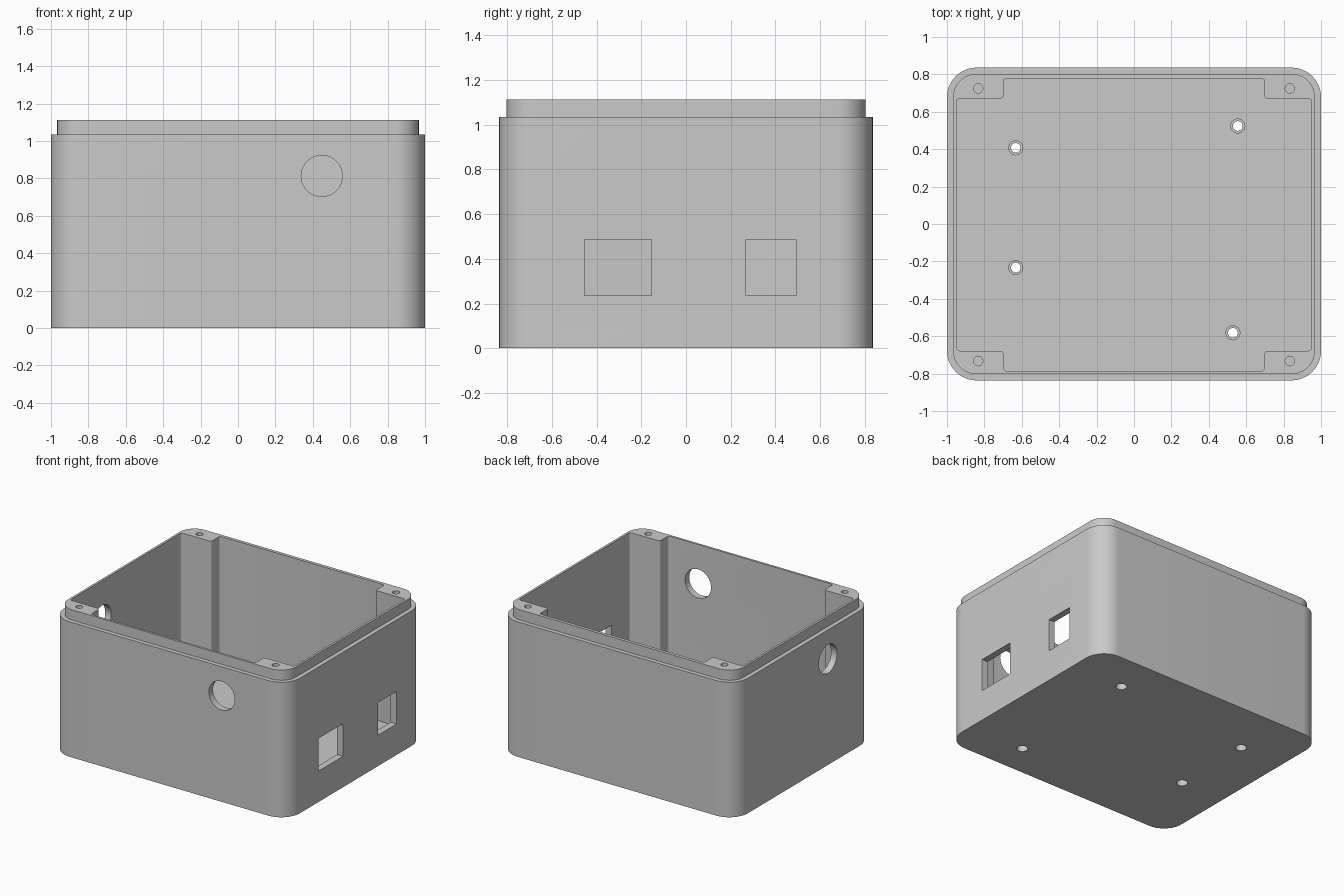
import bpy, bmesh
from math import pi, cos, sin
from mathutils import Vector

cube = bpy.data.objects.get("Cube")
if cube:
    bpy.data.objects.remove(cube, do_unlink=True)

grey = bpy.data.materials.new("light grey plastic")
grey.use_nodes = True
COLOUR = (0.59, 0.59, 0.59, 1)
grey.diffuse_color = COLOUR
grey.node_tree.nodes["Principled BSDF"].inputs["Base Color"].default_value = COLOUR


def fillet(corners, r, steps):
    """Round every right-angled corner of an outline with quarter arcs."""
    pts = [Vector(c) for c in corners]
    out = []
    for i, p in enumerate(pts):
        a = (pts[i - 1] - p).normalized() * r
        b = (pts[(i + 1) % len(pts)] - p).normalized() * r
        for k in range(steps + 1):
            t = k / steps * pi / 2
            out.append(p + a * (1 - sin(t)) + b * (1 - cos(t)))
    return out


def rectangle(hx, hy, cx=0, cy=0):
    return [(cx + sx * hx, cy + sy * hy) for sx, sy in ((-1, -1), (1, -1), (1, 1), (-1, 1))]


def circle(x, y, r, n=40):
    return [(x + r * cos(2 * pi * k / n), y + r * sin(2 * pi * k / n)) for k in range(n)]


def prism(name, outline, lo, hi, axis="z"):
    """Extrude a 2D outline along an axis from lo to hi."""
    place = {"z": lambda u, v: (u, v, lo),
             "x": lambda u, v: (lo, u, v),
             "y": lambda u, v: (u, lo, v)}[axis]
    move = Vector([hi - lo if a == axis else 0 for a in "xyz"])
    bm = bmesh.new()
    face = bm.faces.new([bm.verts.new(place(*p)) for p in outline])
    ext = bmesh.ops.extrude_face_region(bm, geom=[face], use_keep_orig=True)
    bmesh.ops.translate(bm, vec=move,
                        verts=[g for g in ext["geom"] if isinstance(g, bmesh.types.BMVert)])
    bmesh.ops.recalc_face_normals(bm, faces=bm.faces)
    mesh = bpy.data.meshes.new(name)
    bm.to_mesh(mesh)
    bm.free()
    mesh.materials.append(grey)
    obj = bpy.data.objects.new(name, mesh)
    bpy.context.collection.objects.link(obj)
    return obj


def combine(target, tool, operation):
    """Apply a boolean and remove the tool."""
    tool.hide_render = True
    mod = target.modifiers.new("boolean", "BOOLEAN")
    mod.operation, mod.solver, mod.object = operation, "EXACT", tool
    bpy.context.view_layer.objects.active = target
    bpy.ops.object.modifier_apply(modifier=mod.name)
    bpy.data.objects.remove(tool, do_unlink=True)


def cut(tool):
    combine(box, tool, "DIFFERENCE")


# Outer shell with a stepped lip at the top
RIM, TOP, FLOOR = 1.035, 1.113, 0.12
box = prism("enclosure_box", fillet(rectangle(1, 0.836), 0.158, 14), 0, RIM)
combine(box, prism("lip", fillet(rectangle(0.967, 0.803), 0.125, 14), 0.5, TOP), "UNION")

# Cavity, leaving a square screw pillar in each corner
IX, IY, PX, PY, SHIFT = 0.95, 0.782, 0.698, 0.674, -0.004
quarter = [(IX, PY), (PX, PY), (PX, IY)]
cross = (quarter + [(-x, y) for x, y in reversed(quarter)]
         + [(-x, -y) for x, y in quarter] + [(x, -y) for x, y in reversed(quarter)])
cross = [(x, y + SHIFT) for x, y in cross]
cut(prism("cavity", fillet(cross, 0.018, 4), FLOOR, 1.3))

# Screw holes in the pillar tops
for sx in (-1, 1):
    for sy in (-1, 1):
        cut(prism("screw_hole", circle(sx * 0.833, sy * 0.729 + SHIFT, 0.025, 24), 0.8, 1.3))

# Board standoffs with through holes, recessed from below
for x, y in ((-0.632, 0.407), (-0.632, -0.233), (0.555, 0.524), (0.529, -0.582)):
    combine(box, prism("standoff", circle(x, y, 0.04, 24), FLOOR - 0.01, FLOOR + 0.05), "UNION")
    cut(prism("standoff_hole", circle(x, y, 0.026, 24), -0.1, 0.3))
    cut(prism("standoff_recess", circle(x, y, 0.039, 24), -0.1, 0.06))

# Round cable holes in the front and right-hand walls
cut(prism("front_cable_hole", circle(0.448, 0.813, 0.11), -1.1, -0.7, "y"))
cut(prism("side_cable_hole", circle(-0.29, 0.813, 0.11), -1.1, -0.8, "x"))

# Rectangular connector openings in the opposite wall
for y, half in ((-0.305, 0.15), (0.381, 0.112)):
    cut(prism("connector_opening", rectangle(half, 0.125, y, 0.362), 0.8, 1.1, "x"))

# Smooth the round corners, keep the edges sharp
bpy.ops.object.select_all(action="DESELECT")
box.select_set(True)
bpy.context.view_layer.objects.active = box
bpy.ops.object.shade_smooth_by_angle(angle=pi / 6)
